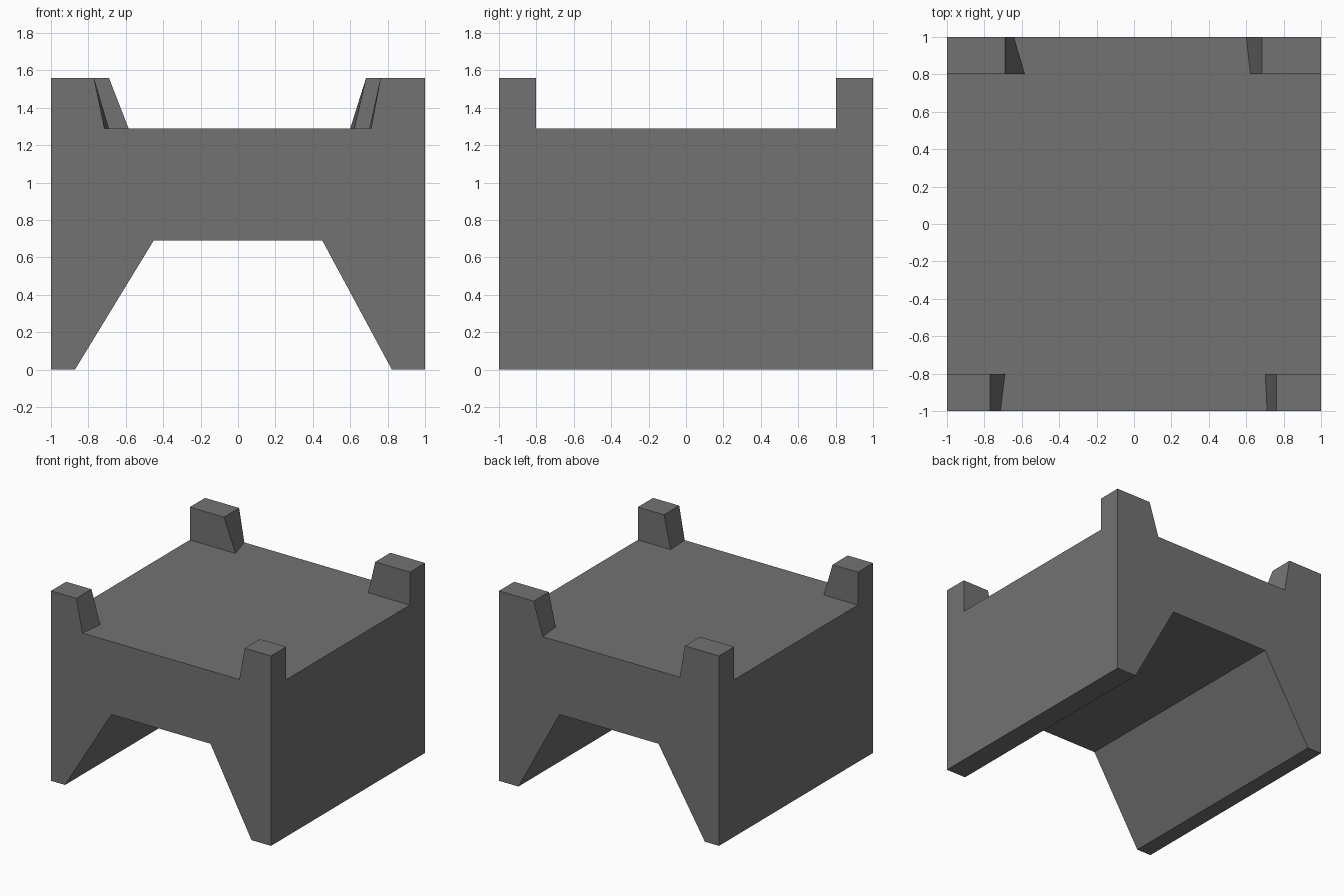
import bpy

if "Cube" in bpy.data.objects:
    bpy.data.objects.remove(bpy.data.objects["Cube"])

stone = bpy.data.materials.new("stone grey")
stone.diffuse_color = (0.17, 0.17, 0.17, 1)
stone.use_nodes = True
stone.node_tree.nodes["Principled BSDF"].inputs["Base Color"].default_value = stone.diffuse_color


def make(name, verts, faces):
    me = bpy.data.meshes.new(name)
    me.from_pydata(verts, [], faces)
    me.materials.append(stone)
    ob = bpy.data.objects.new(name, me)
    bpy.context.collection.objects.link(ob)
    return ob


# body: front profile with a tapered passage, extruded along y
profile = [(-1, 0), (-0.872, 0), (-0.45, 0.692), (0.45, 0.692),
           (0.823, 0), (1, 0), (1, 1.29), (-1, 1.29)]
n = len(profile)
verts = [(x, y, z) for y in (-1, 1) for x, z in profile]
faces = [tuple(range(n)), tuple(range(2 * n - 1, n - 1, -1))]
faces += [(i, i + n, (i + 1) % n + n, (i + 1) % n) for i in range(n)]
make("body", verts, faces)


# corner posts: straight outside, sloping inner side
def post(name, side, y0, y1, low0, low1, top):
    """low0/low1: inner |x| at the foot for y0/y1; top: inner |x| above."""
    v = []
    for y, low in ((y0, low0), (y1, low1)):
        v += [(side, y, 1.29), (side * low, y, 1.29),
              (side * top, y, 1.56), (side, y, 1.56)]
    f = [(0, 1, 2, 3), (7, 6, 5, 4)]
    f += [(i, i + 4, (i + 1) % 4 + 4, (i + 1) % 4) for i in range(4)]
    if side > 0:
        f = [q[::-1] for q in f]
    make(name, v, f)


post("front_left_post", -1, -1, -0.803, 0.714, 0.69, 0.77)
post("front_right_post", 1, -1, -0.803, 0.712, 0.702, 0.762)
post("back_left_post", -1, 0.803, 1, 0.585, 0.643, 0.69)
post("back_right_post", 1, 0.803, 1, 0.622, 0.60, 0.685)
